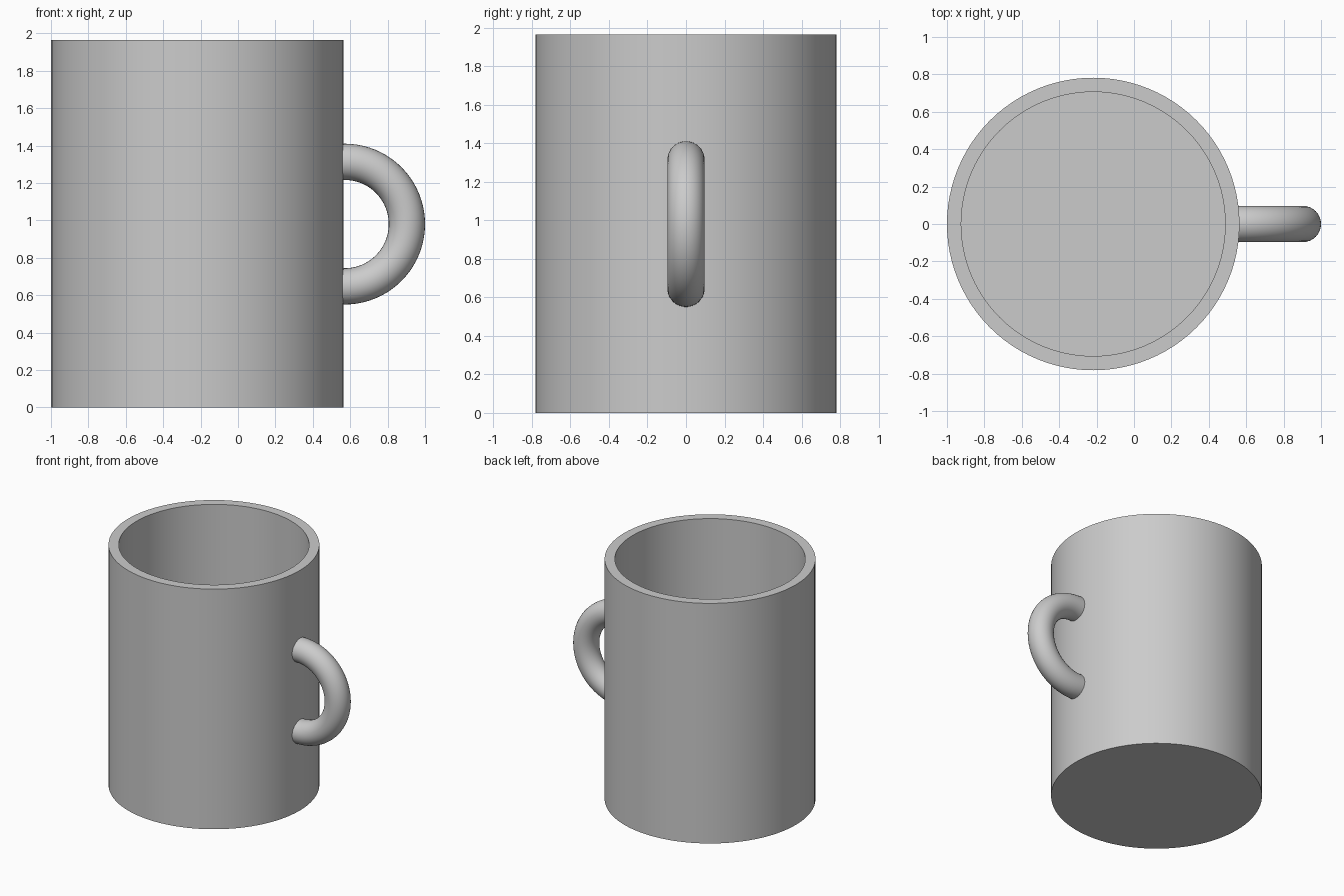
import bpy
import bmesh
from math import cos, sin, pi, tau, radians
from mathutils import Vector

cube = bpy.data.objects.get("Cube")
if cube:
    bpy.data.objects.remove(cube)

CENTRE_X, RADIUS, HEIGHT, WALL = -0.218, 0.782, 1.965, 0.076
HANDLE_X, HANDLE_Z, BEND, TUBE = 0.57, 0.98, 0.333, 0.097

grey = bpy.data.materials.new("ceramic_grey")
grey.use_nodes = True
grey.diffuse_color = (0.6, 0.6, 0.6, 1)
grey.node_tree.nodes["Principled BSDF"].inputs["Base Color"].default_value = (0.6, 0.6, 0.6, 1)


def finish(bm, name):
    """Turn a bmesh into a smooth-shaded object with crisp edges."""
    bmesh.ops.recalc_face_normals(bm, faces=bm.faces)
    mesh = bpy.data.meshes.new(name)
    bm.to_mesh(mesh)
    bm.free()
    mesh.materials.append(grey)
    obj = bpy.data.objects.new(name, mesh)
    bpy.context.collection.objects.link(obj)
    bpy.ops.object.select_all(action="DESELECT")
    obj.select_set(True)
    bpy.context.view_layer.objects.active = obj
    bpy.ops.object.shade_smooth_by_angle(angle=radians(30))
    return obj


def skin(bm, rings, cap_first=True, cap_last=True):
    """Bridge a list of vertex rings with quads and cap the ends."""
    for a, b in zip(rings, rings[1:]):
        n = len(a)
        for i in range(n):
            j = (i + 1) % n
            bm.faces.new((a[i], a[j], b[j], b[i]))
    if cap_first:
        bm.faces.new(rings[0])
    if cap_last:
        bm.faces.new(rings[-1])


# Hollow cup: outer wall, flat rim, inner wall and floor
bm = bmesh.new()
SIDES = 96
profile = [(RADIUS, 0), (RADIUS, HEIGHT), (RADIUS - WALL, HEIGHT), (RADIUS - WALL, WALL)]
skin(bm, [[bm.verts.new((CENTRE_X + r * cos(tau * i / SIDES), r * sin(tau * i / SIDES), z))
           for i in range(SIDES)] for r, z in profile])
finish(bm, "cup_body")

# Handle: half ring with short straight ends set into the wall
path = [(Vector((HANDLE_X + BEND * cos(a), 0, HANDLE_Z + BEND * sin(a))),
         Vector((cos(a), 0, sin(a))))
        for a in (pi * (k / 40 - 0.5) for k in range(41))]
inset = Vector((-0.05, 0, 0))
path = [(path[0][0] + inset, path[0][1])] + path + [(path[-1][0] + inset, path[-1][1])]

bm = bmesh.new()
side = Vector((0, 1, 0))
skin(bm, [[bm.verts.new(p + TUBE * (out * cos(tau * i / 32) + side * sin(tau * i / 32)))
           for i in range(32)] for p, out in path])
finish(bm, "handle")
